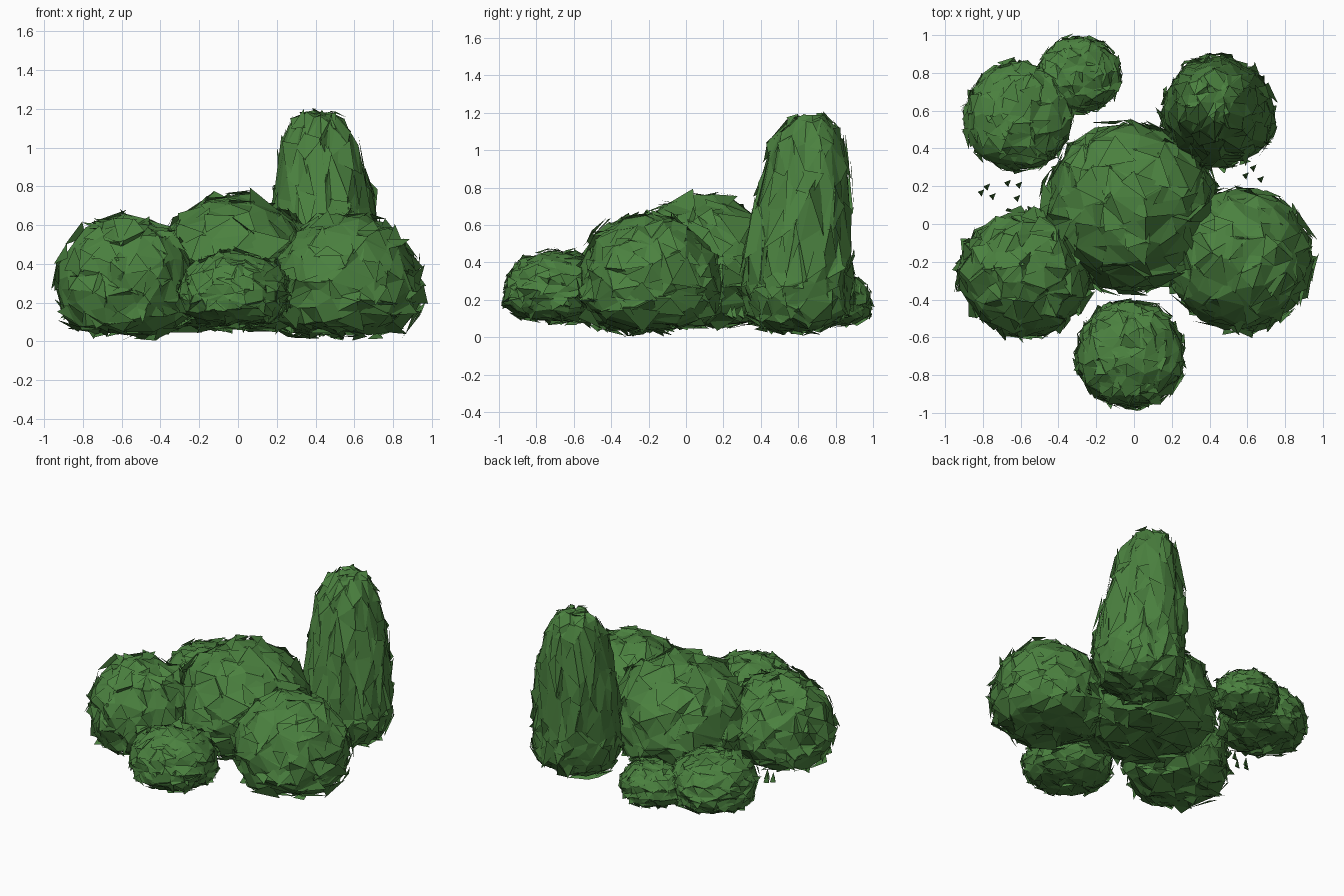
import bpy, bmesh, math, random
from mathutils import Vector

if "Cube" in bpy.data.objects:
    bpy.data.objects.remove(bpy.data.objects["Cube"])

random.seed(7)
green = bpy.data.materials.new("leaf_green")
green.diffuse_color = (0.07, 0.22, 0.05, 1)
green.use_nodes = True
green.node_tree.nodes["Principled BSDF"].inputs["Base Color"].default_value = green.diffuse_color


def make_object(name, verts, faces):
    mesh = bpy.data.meshes.new(name)
    mesh.from_pydata(verts, [], faces)
    mesh.materials.append(green)
    obj = bpy.data.objects.new(name, mesh)
    bpy.context.collection.objects.link(obj)
    return obj


def sphere_faces(count):
    """Irregular triangles: convex hull of jittered spiral points."""
    bm = bmesh.new()
    for i in range(count):
        z = 1 - 2 * (i + 0.5) / count
        a = i * 2.39996
        r = math.sqrt(1 - z * z)
        p = Vector((r * math.cos(a), r * math.sin(a), z))
        j = 1.6 / math.sqrt(count)
        p += Vector([random.uniform(-j, j) for _ in range(3)])
        bm.verts.new(p.normalized())
    bmesh.ops.convex_hull(bm, input=bm.verts[:])
    bm.verts.index_update()
    dirs = [v.co.copy() for v in bm.verts]
    tris = [[v.index for v in f.verts] for f in bm.faces]
    bm.free()
    return dirs, tris


def bush(name, center, radii, z_range, z_wide, count, n_top=2.0, n_low=3.4,
         taper=0.0, lean=(0, 0), rough=0.034):
    cx, cy = center
    low, top = z_range

    def place(d):
        # rounded dome above, flattened underside below
        n = n_top if d.z > 0 else n_low
        rho = math.hypot(d.x, d.y)
        d = d / (rho ** n + abs(d.z) ** n) ** (1 / n)
        h = d.z * ((top - z_wide) if d.z > 0 else (z_wide - low))
        up = max(d.z, 0)
        k = 1 - taper * up
        return Vector((cx + d.x * radii[0] * k + lean[0] * up,
                       cy + d.y * radii[1] * k + lean[1] * up, z_wide + h))

    # bumpy closed body
    dirs, faces = sphere_faces(count)
    bumpy = [place(d) + d * random.uniform(-rough, rough) * 0.6 for d in dirs]
    verts = list(bumpy)
    # loose leaf facets, enlarged and tilted, on part of the body
    for tri in list(faces):
        if random.random() > 0.6:
            continue
        pts = [bumpy[i] for i in tri]
        mid = sum(pts, Vector()) / 3
        grow = random.uniform(1.0, 1.4)
        base = len(verts)
        for p, i in zip(pts, tri):
            verts.append(mid + (p - mid) * grow
                         + dirs[i] * random.uniform(-rough * 0.8, rough))
        faces.append([base, base + 1, base + 2])
    for v in verts:
        v.z = max(v.z, 0.0)
    return make_object(name, verts, faces)


bush("centre_bush", (-0.02, 0.09), (0.45, 0.44), (0.07, 0.76), 0.32, 220, 1.9)
bush("right_bush", (0.56, -0.19), (0.375, 0.37), (0.045, 0.65), 0.29, 220)
bush("left_bush", (-0.575, -0.265), (0.345, 0.325), (0.045, 0.635), 0.29, 220,
     2.1)
bush("front_bush", (-0.02, -0.69), (0.28, 0.28), (0.09, 0.46), 0.25, 270,
     rough=0.022)
bush("back_left_bush", (-0.61, 0.57), (0.285, 0.28), (0.06, 0.40), 0.21, 270,
     2.3, rough=0.022)
bush("small_back_bush", (-0.29, 0.79), (0.215, 0.195), (0.07, 0.33), 0.19, 230,
     2.3, rough=0.018)
bush("tall_back_bush", (0.445, 0.59), (0.295, 0.29), (0.04, 1.18), 0.35, 250,
     3.3, 3.5, taper=0.25, lean=(-0.03, 0.07), rough=0.028)

# small loose leaves in the gaps between bushes
leaf_v, leaf_f = [], []
for x, y in [(-0.81, 0.17), (-0.78, 0.2), (-0.75, 0.15), (-0.67, 0.22),
             (-0.61, 0.21), (-0.62, 0.14), (0.59, 0.26), (0.63, 0.3),
             (0.67, 0.24)]:
    b = len(leaf_v)
    leaf_v += [(x - 0.018, y, 0.1), (x + 0.018, y + 0.014, 0.1),
               (x + 0.004, y - 0.024, 0.12), (x, y, 0.17)]
    leaf_f += [(b, b + 1, b + 2), (b, b + 3, b + 1), (b + 1, b + 3, b + 2),
               (b + 2, b + 3, b)]
make_object("loose_leaves", leaf_v, leaf_f)
